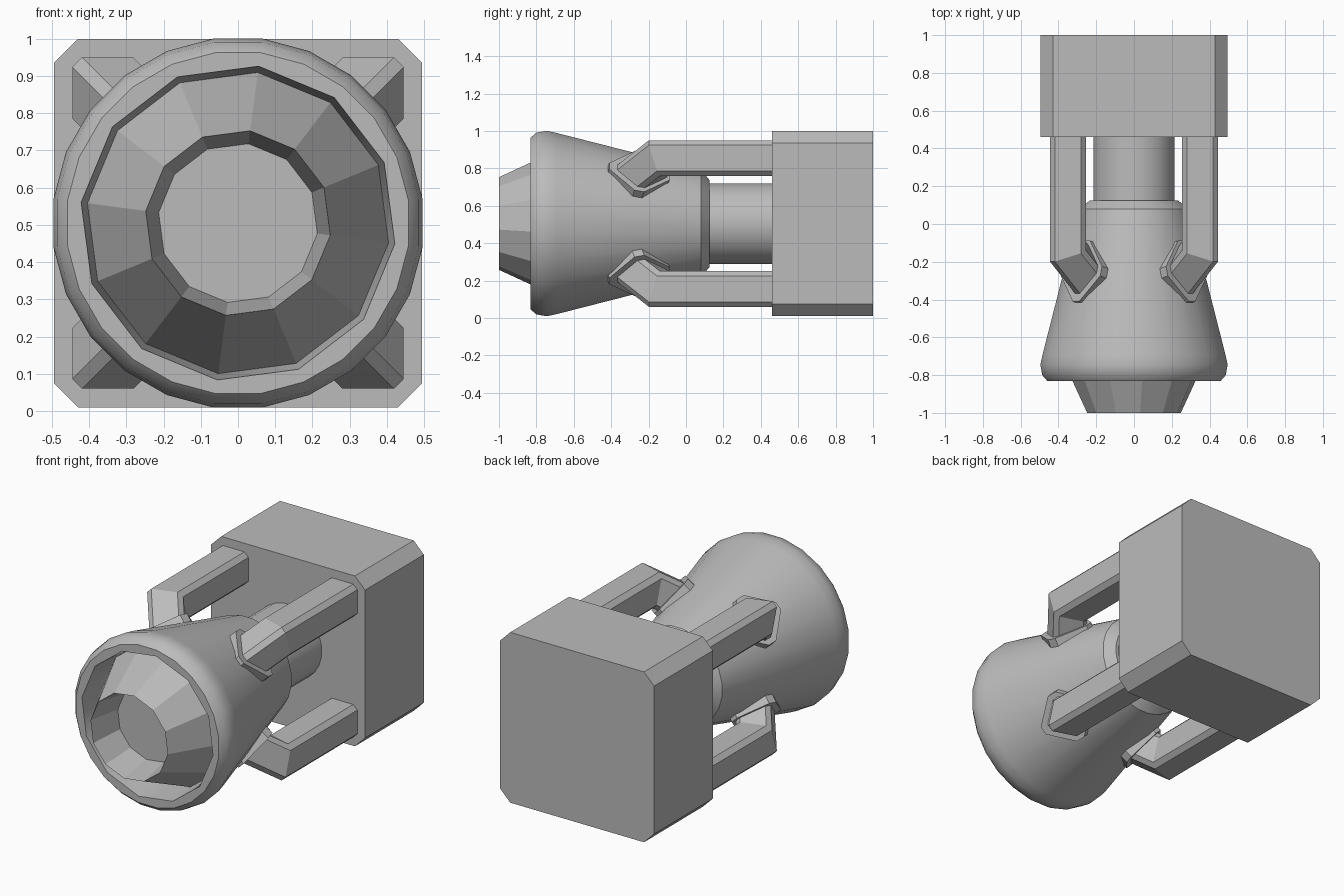
import bpy, bmesh
from math import cos, sin, tan, radians, pi
from mathutils import Vector, Matrix

if "Cube" in bpy.data.objects:
    bpy.data.objects.remove(bpy.data.objects["Cube"], do_unlink=True)

grey = bpy.data.materials.new("plain grey")
grey.use_nodes = True
GREY = (0.5, 0.5, 0.5, 1)
grey.diffuse_color = GREY
grey.node_tree.nodes["Principled BSDF"].inputs["Base Color"].default_value = GREY

AXIS_Z = 0.505
START = radians(7.5)


def build(name, rings, smooth=False, cap_first=True, cap_last=True):
    """Skin a list of equal-length point rings."""
    bm = bmesh.new()
    loops = [[bm.verts.new(p) for p in ring] for ring in rings]
    for a, b in zip(loops, loops[1:]):
        for i in range(len(a)):
            j = (i + 1) % len(a)
            bm.faces.new((a[i], a[j], b[j], b[i]))
    if cap_first:
        bm.faces.new(loops[0][::-1])
    if cap_last:
        bm.faces.new(loops[-1])
    bmesh.ops.recalc_face_normals(bm, faces=bm.faces)
    mesh = bpy.data.meshes.new(name)
    bm.to_mesh(mesh)
    bm.free()
    mesh.materials.append(grey)
    obj = bpy.data.objects.new(name, mesh)
    bpy.context.collection.objects.link(obj)
    if smooth:
        bpy.ops.object.select_all(action='DESELECT')
        obj.select_set(True)
        bpy.context.view_layer.objects.active = obj
        bpy.ops.object.shade_smooth_by_angle(angle=radians(35))
    return obj


def circle(y, r, sides, start=START, faceted=False):
    """Ring around the long axis; faceted pulls even points onto a half-count polygon."""
    pts = []
    for k in range(sides):
        a = start + 2 * pi * k / sides
        rr = r * cos(2 * pi / sides) if faceted and k % 2 == 0 else r
        pts.append((rr * cos(a), y, AXIS_Z + rr * sin(a)))
    return pts


def chamfered_square(half, cut):
    """Eight corners of a square with cut corners, counter-clockwise."""
    h, c = half, half - cut
    return [(h, -c), (h, c), (c, h), (-c, h), (-h, c), (-h, -c), (-c, -h), (c, -h)]


# Rear block
block = chamfered_square(0.495, 0.065)
build("rear_block", [[(x, y, AXIS_Z + z) for x, z in block] for y in (0.46, 1.0)])

# Connecting shaft
build("shaft", [circle(y, 0.217, 24) for y in (0.1, 0.47)], smooth=True)

# Flared bell with a twelve-sided front recess
bell = [(0.125, 0.235), (0.08, 0.29), (-0.69, 0.488), (-0.745, 0.5),
        (-0.80, 0.49), (-0.832, 0.462)]
rings = [circle(y, r, 24) for y, r in bell]
rings += [circle(y, r, 24, faceted=True) for y, r in ((-0.832, 0.425), (-0.66, 0.408))]
build("bell", rings, smooth=True)

# Faceted nozzle with a tapered hollow
nozzle = [(-0.645, 0.415), (-1.0, 0.25), (-0.8, 0.215)]
build("nozzle", [circle(y, r, 12, radians(22.5)) for y, r in nozzle])

# Four bent struts with foot pads lying on the bell
BEND = radians(48)
STRUT_R = 0.35 * 2 ** 0.5
SLOPE = 0.257


def bell_radius(y):
    return 0.5 - SLOPE * (y + 0.735)


section = []
for x, z in chamfered_square(0.095, 0.026):
    v = Matrix.Rotation(radians(45), 2) @ Vector((x, z))
    section.append((STRUT_R + v.x, v.y))        # radial, tangential

straight = [(r, 0.47, t) for r, t in section]
elbow = [(r, -0.147 - (r - STRUT_R) * tan(BEND / 2), t) for r, t in section]


def project(point, lift):
    """Slide along the bent leg until it reaches the bell surface plane."""
    r, y, t = point
    dr, dy = -sin(BEND), -cos(BEND)
    d = (bell_radius(y) + lift - r) / (dr + SLOPE * dy)
    return (r + dr * d, y + dy * d, t)


def place(ring, angle):
    c, s = cos(angle), sin(angle)
    return [(r * c - t * s, y, AXIS_Z + r * s + t * c) for r, y, t in ring]


foot = [project(p, 0.0) for p in elbow]
centre = sum((Vector(p) for p in foot), Vector()) / len(foot)
outline = [centre + (Vector(p) - centre) * 1.27 for p in foot]
normal = Vector((1, SLOPE, 0)).normalized()
pad = [[p + normal * d for p in outline] for d in (-0.03, 0.018)]

names = ("upper_left", "upper_right", "lower_right", "lower_left")
for k, name in enumerate(names):
    angle = radians(45 + 90 * k)
    build(name + "_strut", [place(ring, angle) for ring in (straight, elbow, foot)])
    build(name + "_foot_pad", [place(ring, angle) for ring in pad])
